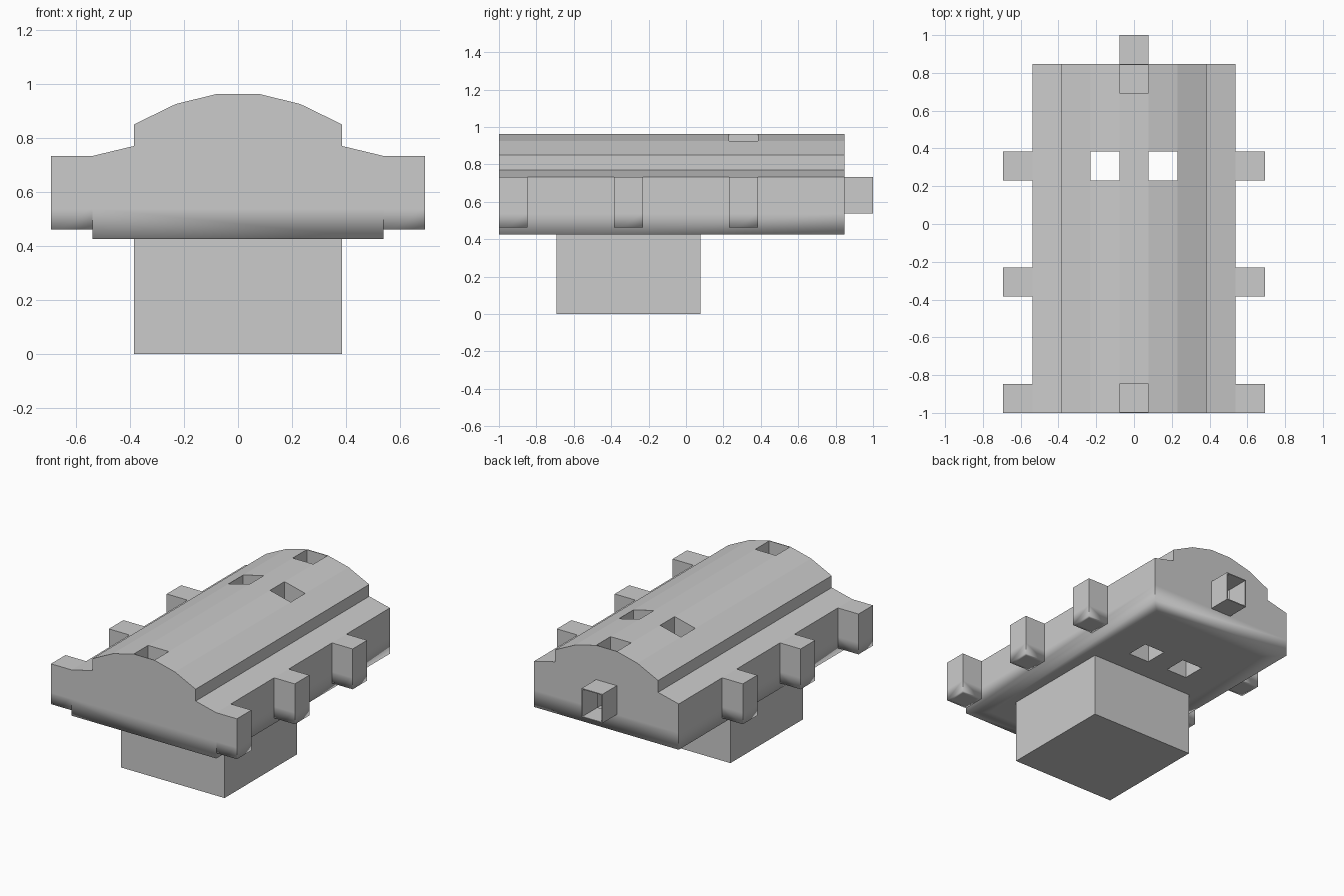
import bpy, bmesh

if "Cube" in bpy.data.objects:
    bpy.data.objects.remove(bpy.data.objects["Cube"], do_unlink=True)

U = 2 / 13            # modular grid step
BAND = 3.5 * U        # height where the soft lower band starts

grey = bpy.data.materials.new("plain_grey")
grey.use_nodes = True
grey.diffuse_color = (0.6, 0.6, 0.6, 1)
grey.node_tree.nodes["Principled BSDF"].inputs["Base Color"].default_value = (0.6, 0.6, 0.6, 1)


def finish(bm, name):
    bmesh.ops.recalc_face_normals(bm, faces=bm.faces)
    mesh = bpy.data.meshes.new(name)
    bm.to_mesh(mesh)
    bm.free()
    mesh.materials.append(grey)
    obj = bpy.data.objects.new(name, mesh)
    bpy.context.collection.objects.link(obj)
    return obj


def prism(name, profile, y0, y1, soft=0):
    """Extrude an x/z profile along y; soft insets and smooths the underside."""
    bm = bmesh.new()
    face = bm.faces.new([bm.verts.new((x, y0, z)) for x, z in profile])
    out = bmesh.ops.extrude_face_region(bm, geom=[face])
    verts = [v for v in out["geom"] if isinstance(v, bmesh.types.BMVert)]
    bmesh.ops.translate(bm, verts=verts, vec=(0, y1 - y0, 0))
    bmesh.ops.recalc_face_normals(bm, faces=bm.faces)
    if soft:
        geom = bm.verts[:] + bm.edges[:] + bm.faces[:]
        bmesh.ops.bisect_plane(bm, geom=geom, plane_co=(0, 0, BAND), plane_no=(0, 0, 1))
        under = [f for f in bm.faces if f.normal.z < -0.9]
        bmesh.ops.inset_region(bm, faces=under, thickness=soft)
        for f in bm.faces:
            f.smooth = all(v.co.z < BAND + 0.001 for v in f.verts)
        for e in bm.edges:
            a, b = (v.co for v in e.verts)
            e.smooth = abs(a.z - b.z) < 0.01
    return finish(bm, name)


def box(name, x, y, z, soft=0):
    rect = [(x[0], z[0]), (x[1], z[0]), (x[1], z[1]), (x[0], z[1])]
    return prism(name, rect, y[0], y[1], soft)


def cut(obj, cutter):
    cutter.hide_render = True
    mod = obj.modifiers.new("cut", "BOOLEAN")
    mod.operation = "DIFFERENCE"
    mod.solver = "EXACT"
    mod.object = cutter
    bpy.context.view_layer.objects.active = obj
    bpy.ops.object.modifier_apply(modifier=mod.name)
    bpy.data.objects.remove(cutter, do_unlink=True)


# Hull with a stepped, vaulted roof
half = [(3.5 * U, 0.425), (3.5 * U, 0.733), (2.5 * U, 0.77),
        (2.5 * U, 0.85), (1.5 * U, 0.925), (0.5 * U, 0.963)]
hull = prism("hull", half + [(-x, z) for x, z in reversed(half)], -1, 5.5 * U, U)

# Two shafts right through the hull
for s in (-1, 1):
    cut(hull, box("shaft_cutter", sorted((s * 0.5 * U, s * 1.5 * U)),
                  (1.5 * U, 2.5 * U), (0.3, 1.1)))

# Roof wells at the front and rear
cut(hull, box("front_well_cutter", (-U / 2, U / 2), (-0.995, -5.5 * U), (BAND, 1.1)))
cut(hull, box("rear_well_cutter", (-U / 2, U / 2), (4.5 * U, 0.841), (BAND, 1.1)))

# Thin open tube at the rear, leading into the rear well
tube = box("rear_tube", (-U / 2, U / 2), (5.5 * U, 1), (BAND, 0.733))
for part in (hull, tube):
    cut(part, box("tube_cutter", (-0.071, 0.071), (0.75, 1.1), (BAND + 0.006, 0.727)))

# Side lugs
for side, s in (("left", 1), ("right", -1)):
    for place, y in (("front", -6.5), ("middle", -2.5), ("rear", 1.5)):
        box(f"{side}_{place}_lug", sorted((s * 3.5 * U, s * 4.5 * U)),
            (y * U, (y + 1) * U), (3 * U, 0.733), 0.03)

# Base block under the hull
box("base_block", (-2.5 * U, 2.5 * U), (-4.5 * U, 0.5 * U), (0, 0.425))
